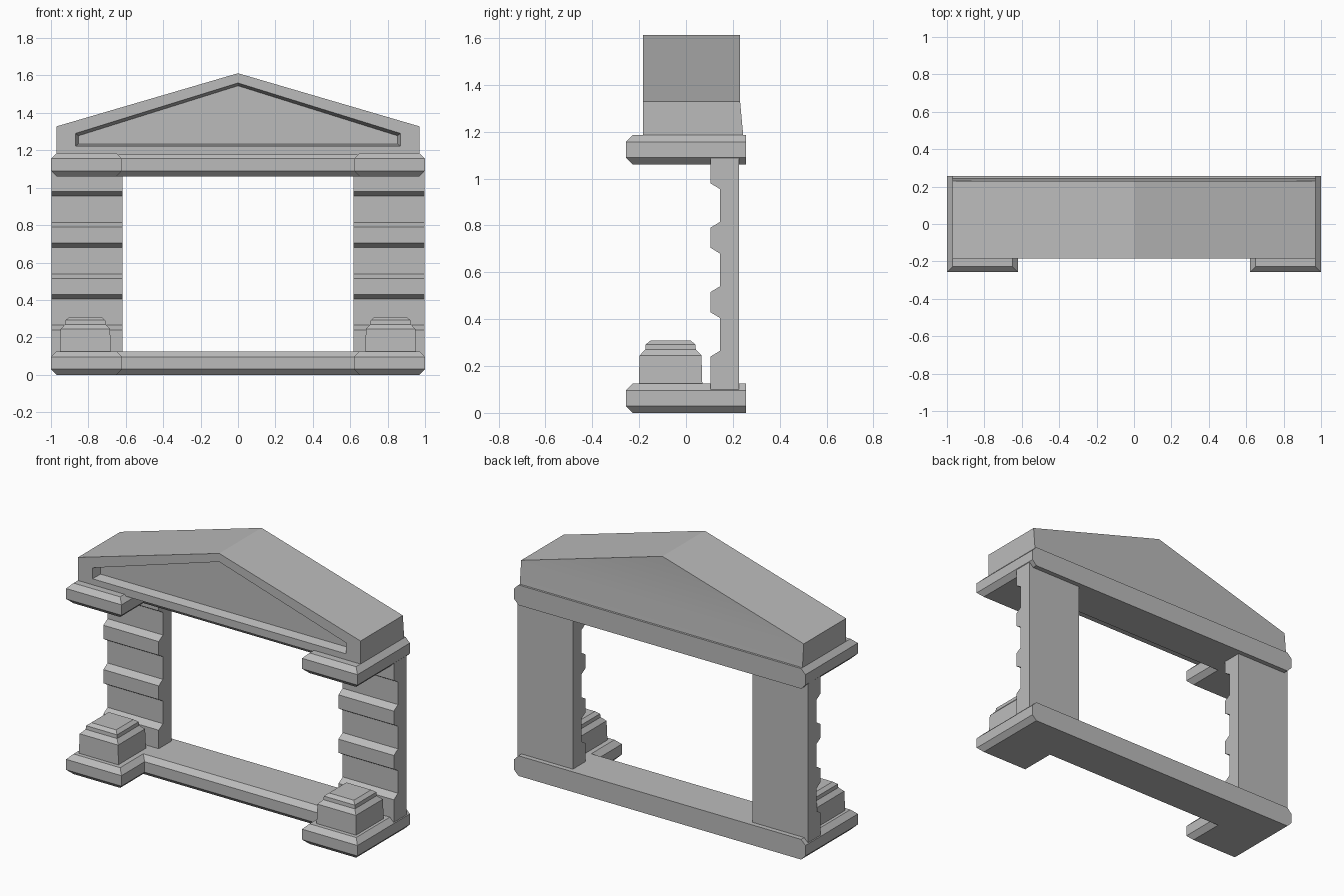
import bpy, bmesh, math

cube = bpy.data.objects.get("Cube")
if cube:
    bpy.data.objects.remove(cube, do_unlink=True)

stone = bpy.data.materials.new("grey_stone")
stone.use_nodes = True
grey = (0.5, 0.5, 0.5, 1)
stone.diffuse_color = grey
stone.node_tree.nodes["Principled BSDF"].inputs["Base Color"].default_value = grey


def loft(name, rings, mirror=False, crease=None):
    """Bridge equal closed rings of points and cap both ends."""
    bm = bmesh.new()
    vs = [[bm.verts.new(p) for p in ring] for ring in rings]
    n = len(vs[0])
    for a, b in zip(vs, vs[1:]):
        for i in range(n):
            j = (i + 1) % n
            bm.faces.new((a[i], a[j], b[j], b[i]))
    bm.faces.new(vs[0])
    bm.faces.new(vs[-1])
    if crease:
        bmesh.ops.connect_verts(bm, verts=[vs[-1][i] for i in crease])
    bmesh.ops.recalc_face_normals(bm, faces=bm.faces)
    mesh = bpy.data.meshes.new(name)
    bm.to_mesh(mesh)
    bm.free()
    mesh.materials.append(stone)
    obj = bpy.data.objects.new(name, mesh)
    bpy.context.collection.objects.link(obj)
    if mirror:
        obj.modifiers.new("Mirror", 'MIRROR')
    return obj


# U-shaped slabs, chamfered everywhere but the flat back
def u_ring(c, z):
    out, leg, front, notch, back = 1 - c, 0.62 + c, -0.257 + c, -0.03 + c, 0.257
    half = [(out, back), (out, front), (leg, front), (leg, notch)]
    return [(x, y, z) for x, y in half] + [(-x, y, z) for x, y in reversed(half)]


def slab(name, z):
    c = 0.03
    loft(name, [u_ring(c, z), u_ring(0, z + c),
                u_ring(0, z + 0.095), u_ring(c, z + 0.125)])


slab("base_slab", 0)
slab("lintel_slab", 1.06)

# Columns with rusticated bands on the front
BACK, RECESS, BAND = 0.227, 0.145, 0.104
profile = [(BACK, 0.10), (BAND, 0.10)]
for k in range(3):
    z = 0.24 + 0.275 * k
    profile += [(BAND, z), (RECESS, z + 0.025),
                (RECESS, z + 0.165), (BAND, z + 0.19)]
profile += [(BAND, 1.09), (BACK, 1.09)]
loft("columns", [[(x, y, z) for y, z in profile] for x in (0.617, 0.997)], mirror=True)

# Stepped pedestals on the front of the base
steps = [(0.136, 0.11), (0.132, 0.245), (0.108, 0.27), (0.106, 0.292), (0.085, 0.309)]
corners = [(-1, -1), (1, -1), (1, 1), (-1, 1)]
loft("pedestals", [[(0.816 + sx * r, -0.066 + sy * r, z) for sx, sy in corners]
                   for r, z in steps], mirror=True)


# Gabled roof with a sunken pediment panel; its back leans in slightly
def gable_ring(w, low, shoulder, apex, y_low, y_high):
    return [(-w, y_low, low), (w, y_low, low), (w, y_high, shoulder),
            (0, y_high, apex), (-w, y_high, shoulder)]


roof = loft("gable_roof", [
    gable_ring(0.852, 1.235, 1.278, 1.545, -0.13, -0.13),
    gable_ring(0.87, 1.222, 1.29, 1.56, -0.184, -0.184),
    gable_ring(0.97, 1.175, 1.328, 1.612, -0.184, -0.184),
    gable_ring(0.97, 1.175, 1.328, 1.612, 0.245, 0.231),
], crease=(2, 4))
bpy.ops.object.select_all(action='DESELECT')
roof.select_set(True)
bpy.context.view_layer.objects.active = roof
bpy.ops.object.shade_smooth_by_angle(angle=math.radians(12))
